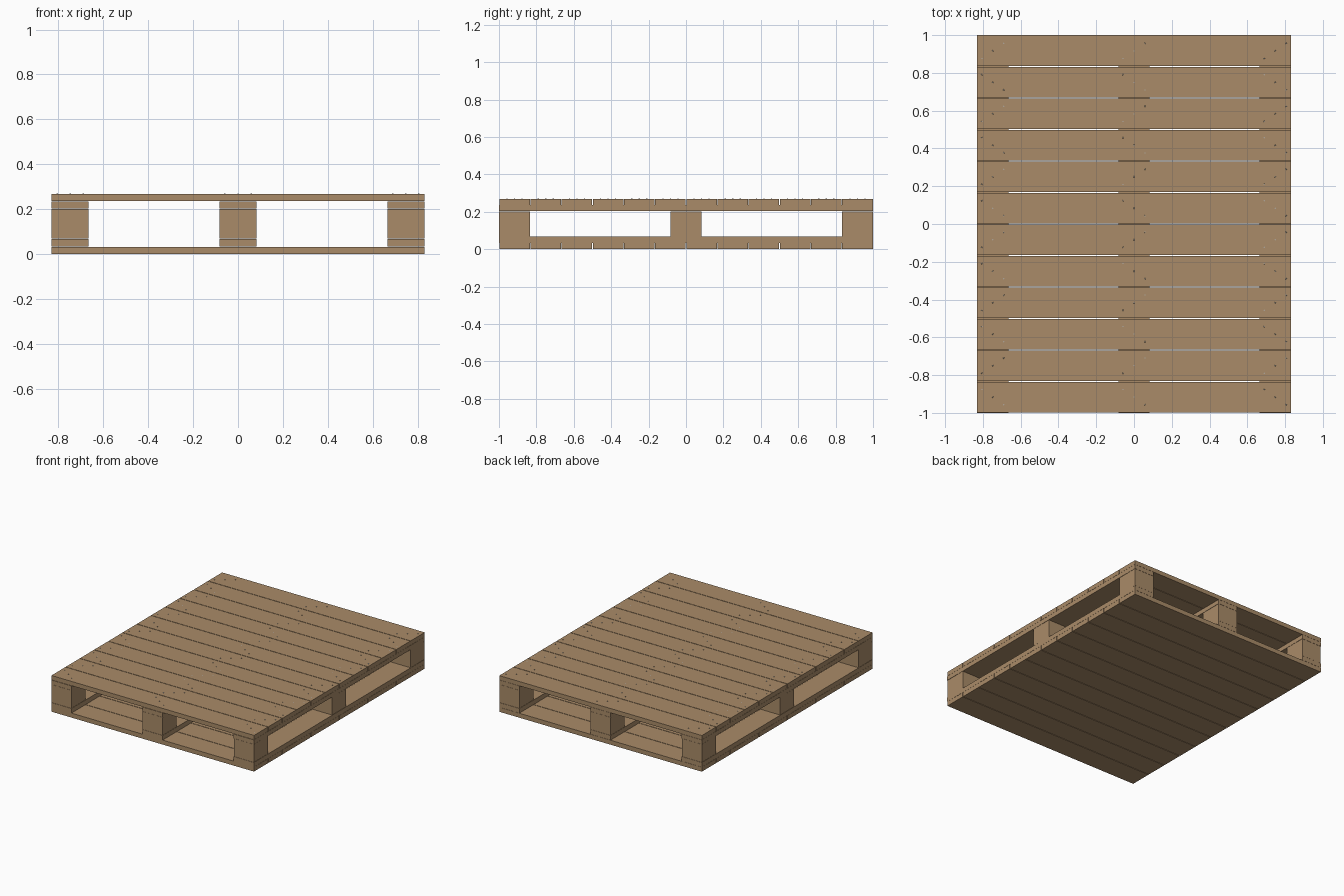
import bpy, bmesh
from mathutils import Matrix

if "Cube" in bpy.data.objects:
    bpy.data.objects.remove(bpy.data.objects["Cube"])

def material(name, rgb):
    m = bpy.data.materials.new(name)
    m.diffuse_color = (*rgb, 1)
    m.use_nodes = True
    m.node_tree.nodes["Principled BSDF"].inputs["Base Color"].default_value = m.diffuse_color
    return m

wood = material("wood", (0.40, 0.26, 0.14))
steel = material("steel", (0.45, 0.43, 0.40))

def finish(bm, name, mat):
    me = bpy.data.meshes.new(name)
    bm.to_mesh(me)
    bm.free()
    me.materials.append(mat)
    ob = bpy.data.objects.new(name, me)
    bpy.context.collection.objects.link(ob)
    return ob

def box(name, x, y, z):
    """Box from (min, max) ranges."""
    bm = bmesh.new()
    size = [r[1] - r[0] for r in (x, y, z)]
    mid = [(r[0] + r[1]) / 2 for r in (x, y, z)]
    bmesh.ops.create_cube(bm, size=1, matrix=Matrix.Translation(mid) @ Matrix.Diagonal((*size, 1)))
    return finish(bm, name, wood)

HX, BOARDS, GAP = 0.83, 12, 0.004
PITCH = 2 / BOARDS
COLUMNS = (-0.7475, 0, 0.7475)   # stringer centres in x
ROWS = (-0.917, 0, 0.917)        # block centres in y
HALF = 0.0825

# deck boards across the top and bottom
for i in range(BOARDS):
    y0 = -1 + i * PITCH
    y = (y0 + (GAP / 2 if i else 0.002), y0 + PITCH - (GAP / 2 if i < BOARDS - 1 else 0))
    box(f"top_board_{i + 1}", (-HX, HX), y, (0.236, 0.268))
    box(f"bottom_board_{i + 1}", (-HX, HX), y, (0, 0.033))

# lengthwise stringers with spacer blocks between them
for c, x in enumerate(COLUMNS):
    xr = (x - HALF, x + HALF)
    box(f"upper_stringer_{c + 1}", xr, (-1, 1), (0.203, 0.235))
    box(f"lower_stringer_{c + 1}", xr, (-1, 1), (0.034, 0.068))
    for r, y in enumerate(ROWS):
        box(f"block_{c + 1}_{r + 1}", (x - HALF + 0.001, x + HALF - 0.001),
            (y - HALF, y + HALF), (0.069, 0.202))

# nail heads, staggered in pairs over every stringer
bm = bmesh.new()
for i in range(BOARDS):
    y = -1 + (i + 0.5) * PITCH
    for x in COLUMNS:
        side = 1 if i % 2 else -1
        for dx, dy in ((-0.058 * side, -0.04), (0, 0.0), (0.058 * side, 0.04)):
            bmesh.ops.create_cone(bm, cap_ends=True, segments=8, radius1=0.004, radius2=0.003,
                                  depth=0.004, matrix=Matrix.Translation((x + dx, y + dy, 0.268)))
finish(bm, "nail_heads", steel)
